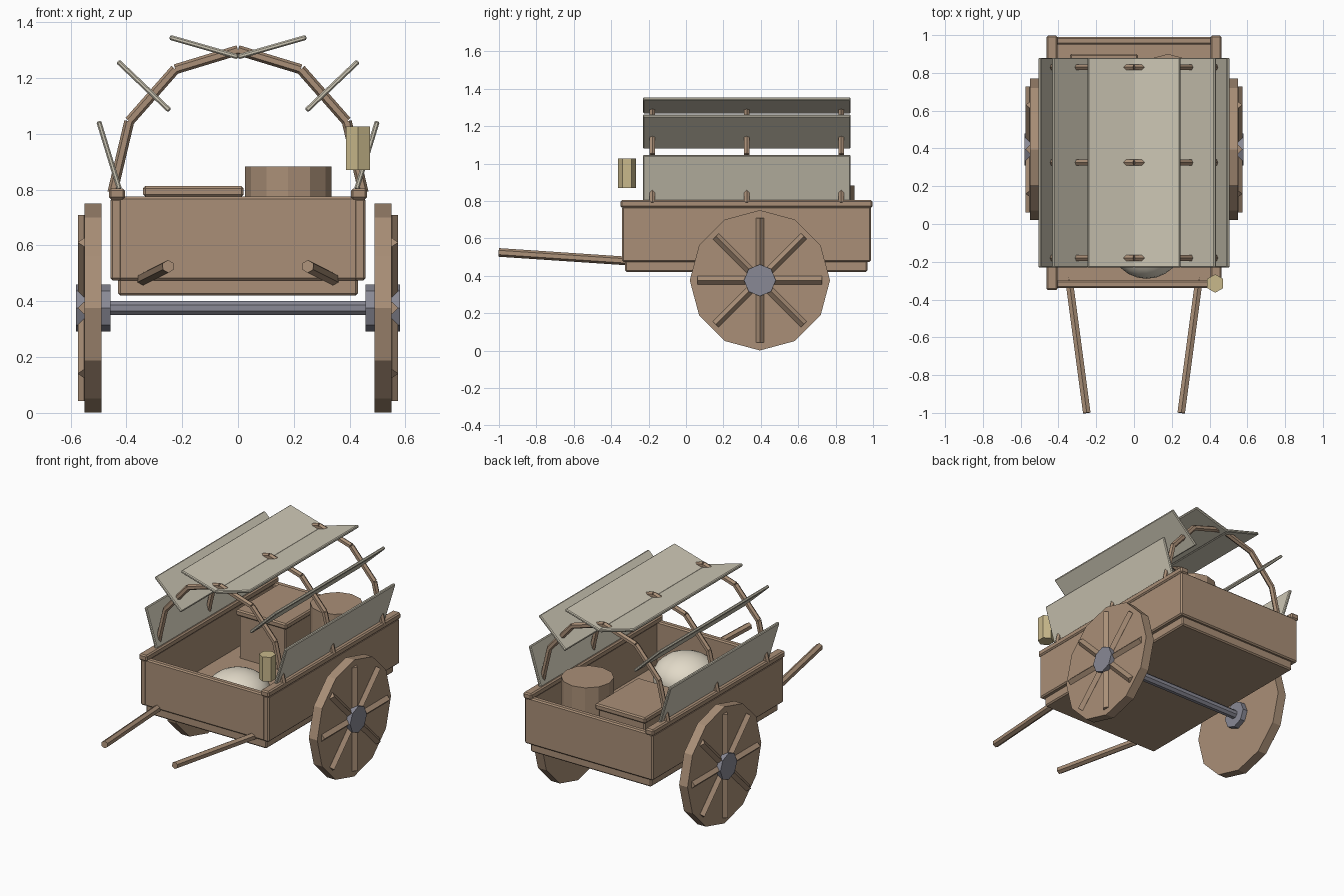
import bpy, math
from mathutils import Vector, Matrix

cube = bpy.data.objects.get("Cube")
if cube:
    bpy.data.objects.remove(cube, do_unlink=True)


def material(name, rgb):
    m = bpy.data.materials.new(name)
    m.use_nodes = True
    m.diffuse_color = (*rgb, 1)
    m.node_tree.nodes["Principled BSDF"].inputs["Base Color"].default_value = (*rgb, 1)
    return m


WOOD = material("wood", (0.40, 0.275, 0.185))
CANVAS = material("canvas", (0.61, 0.57, 0.46))
METAL = material("grey metal", (0.25, 0.25, 0.30))
SACK = material("sack cloth", (0.76, 0.70, 0.58))
LAMP = material("lantern yellow", (0.58, 0.48, 0.26))


def finish(name, mat):
    o = bpy.context.object
    o.name = name
    o.data.materials.append(mat)
    return o


def box(name, mat, x, y, z, bevel=0.008):
    """Box from (low, high) pairs on each axis."""
    spans = (x, y, z)
    bpy.ops.mesh.primitive_cube_add(size=1, location=[(a + b) / 2 for a, b in spans])
    o = finish(name, mat)
    o.data.transform(Matrix.Diagonal([b - a for a, b in spans] + [1]))
    if bevel:
        mod = o.modifiers.new("bevel", "BEVEL")
        mod.width = bevel
        mod.segments = 1
    return o


def rod(name, mat, start, end, radius, sides, spin=0):
    """Prism running between two points."""
    a, b = Vector(start), Vector(end)
    bpy.ops.mesh.primitive_cylinder_add(vertices=sides, radius=radius, depth=(b - a).length)
    o = finish(name, mat)
    turn = (b - a).to_track_quat("Z", "Y").to_matrix().to_4x4()
    o.matrix_world = Matrix.Translation((a + b) / 2) @ turn @ Matrix.Rotation(spin, 4, "Z")
    return o


# Cart bed
box("bed_floor", WOOD, (-0.43, 0.43), (-0.325, 0.97), (0.42, 0.5))
box("front_wall", WOOD, (-0.44, 0.44), (-0.34, -0.3), (0.475, 0.775))
box("back_wall", WOOD, (-0.44, 0.44), (0.95, 0.99), (0.475, 0.775))
for s, side in ((-1, "right"), (1, "left")):
    box(side + "_wall", WOOD, sorted((s * 0.415, s * 0.457)), (-0.342, 0.99), (0.475, 0.77))
    box(side + "_rail", WOOD, sorted((s * 0.405, s * 0.463)), (-0.35, 0.997), (0.765, 0.805))

# Shafts
for s, side in ((-1, "right"), (1, "left")):
    rod(side + "_shaft", WOOD, (s * 0.35, -0.25, 0.475), (s * 0.25, -1, 0.525), 0.023, 6)

# Wheels, hubs and axle
WY, WZ = 0.395, 0.376
rod("axle", METAL, (-0.47, WY, WZ), (0.47, WY, WZ), 0.028, 8, math.pi / 8)
for s, side in ((-1, "right"), (1, "left")):
    rod(side + "_wheel", WOOD, (s * 0.49, WY, WZ), (s * 0.55, WY, WZ), 0.375, 12)
    rod(side + "_hub", METAL, (s * 0.457, WY, WZ), (s * 0.581, WY, WZ), 0.085, 8)
    for k in range(4):
        a = k * math.pi / 4
        d = Vector((0, math.cos(a), math.sin(a))) * 0.333
        c = Vector((s * 0.552, WY, WZ))
        rod(f"{side}_spoke_{k}", WOOD, c - d, c + d, 0.022, 4)

# Hoops, six straight pieces each
arc = [(0.45 * math.cos(t), 0.79 + 0.51 * math.sin(t))
       for t in (k * math.pi / 6 for k in range(7))]
for h, y in enumerate((-0.18, 0.325, 0.83)):
    for k in range(6):
        (x0, z0), (x1, z1) = arc[k], arc[k + 1]
        rod(f"hoop_{h}_piece_{k}", WOOD, (x0, y, z0), (x1, y, z1), 0.018, 6)

# Canvas panels: centre x, centre z, tilt on the +x side
PANELS = {"top": (0.122, 1.311, 16), "middle": (0.338, 1.172, 43.5), "lower": (0.462, 0.923, 73)}
for name, (px, pz, tilt) in PANELS.items():
    for s, side in ((-1, "right"), (1, "left")):
        o = box(f"{side}_{name}_panel", CANVAS, (-0.128, 0.128), (-0.555, 0.555), (-0.009, 0.009), 0.005)
        o.location = (s * px, 0.325, pz)
        o.rotation_euler.y = -s * math.radians(tilt)

# Cargo
box("crate", WOOD, (-0.325, 0.005), (0.475, 0.885), (0.49, 0.785))
box("crate_lid", WOOD, (-0.34, 0.02), (0.46, 0.9), (0.775, 0.813))
rod("barrel", WOOD, (0.18, 0.745, 0.49), (0.18, 0.745, 0.883), 0.155, 12)
bpy.ops.mesh.primitive_uv_sphere_add(segments=24, ring_count=14, radius=1, location=(0.067, -0.095, 0.6))
sack = finish("sack", SACK)
sack.data.transform(Matrix.Diagonal((0.195, 0.195, 0.14, 1)))
bpy.ops.object.shade_smooth_by_angle()

# Lantern
rod("lantern", LAMP, (0.43, -0.315, 0.87), (0.43, -0.315, 1.027), 0.049, 6)
